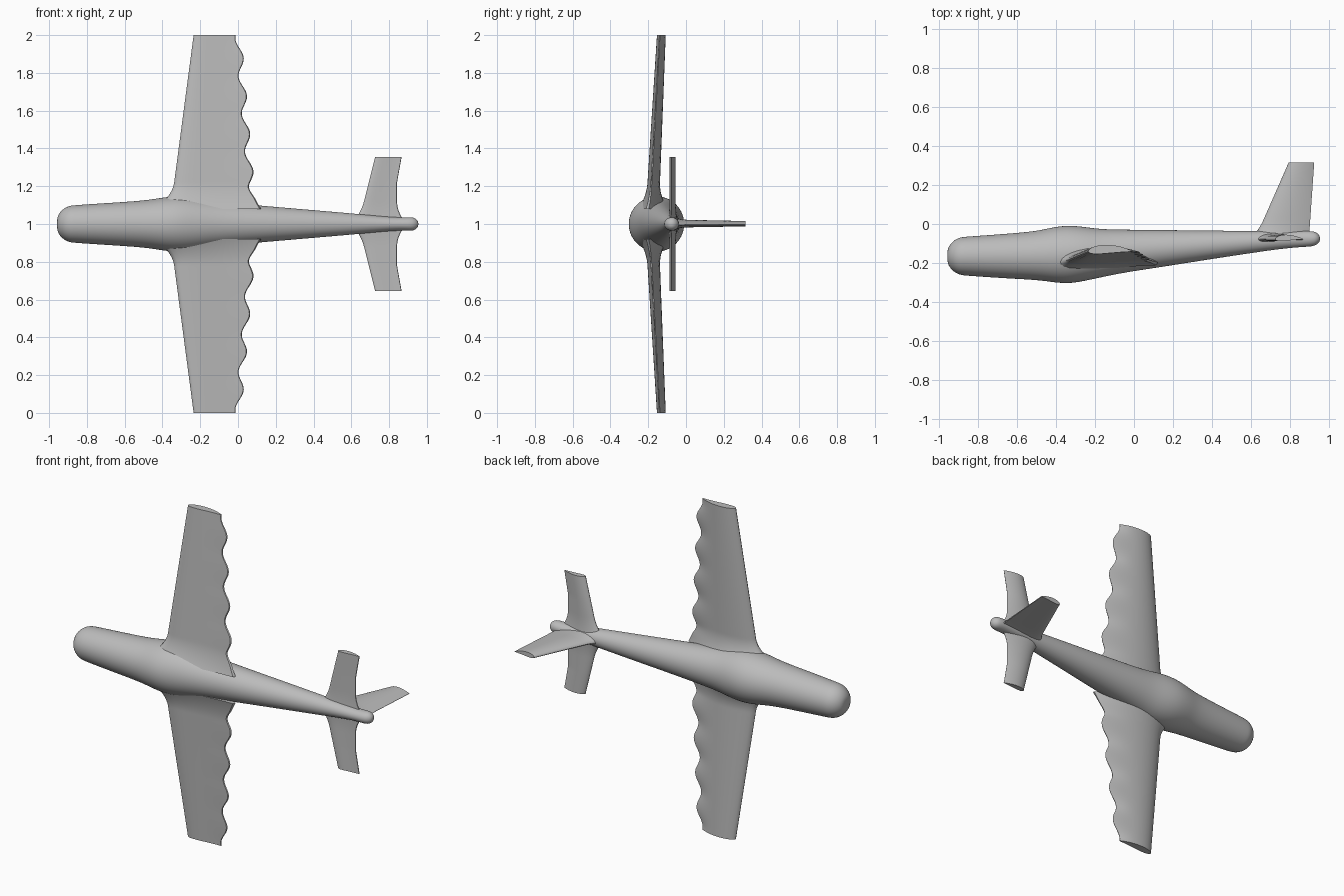
import bpy, bmesh, math

if "Cube" in bpy.data.objects:
    bpy.data.objects.remove(bpy.data.objects["Cube"])

grey = bpy.data.materials.new("light_grey")
grey.use_nodes = True
grey.diffuse_color = (0.5, 0.5, 0.5, 1)
grey.node_tree.nodes["Principled BSDF"].inputs["Base Color"].default_value = grey.diffuse_color


def loft(name, rings):
    """Skin closed rings of points, cap both ends and shade smooth."""
    bm = bmesh.new()
    loops = [[bm.verts.new(p) for p in ring] for ring in rings]
    for a, b in zip(loops, loops[1:]):
        for i in range(len(a)):
            j = (i + 1) % len(a)
            bm.faces.new((a[i], a[j], b[j], b[i]))
    bm.faces.new(loops[0])
    bm.faces.new(loops[-1])
    bmesh.ops.recalc_face_normals(bm, faces=bm.faces)
    mesh = bpy.data.meshes.new(name)
    bm.to_mesh(mesh)
    bm.free()
    mesh.materials.append(grey)
    obj = bpy.data.objects.new(name, mesh)
    bpy.context.collection.objects.link(obj)
    bpy.ops.object.select_all(action='DESELECT')
    obj.select_set(True)
    bpy.context.view_layer.objects.active = obj
    bpy.ops.object.shade_smooth_by_angle(angle=math.radians(45))
    return obj


def airfoil(lead, trail, thick, steps=14):
    """Chord position and thickness offset around a cambered wing section."""
    points = []
    for i in range(2 * steps):
        a = math.pi * i / steps
        u = (1 + math.cos(a)) / 2
        half = 2.6 * (0.2969 * u ** 0.5 - 0.126 * u - 0.3516 * u * u
                      + 0.2843 * u ** 3 - 0.1015 * u ** 4) * 1.9 + 0.04 * u
        side = 1 if i <= steps else -1
        camber = 0.25 * (4 * u * (1 - u) - 0.6)
        points.append((lead + (trail - lead) * u, thick * (side * half + camber)))
    return points


def fairing(d, start, width):
    """Rises smoothly from zero towards the root."""
    return max(0, (start - d) / width) ** 2


# Fuselage: round nose, bulge at the wing, long taper, small ball at the tail
stations = []  # x, lower y, upper y, half width in z
for i in range(1, 7):
    a = math.radians(15 * i)
    r = 0.101 * math.sin(a) ** 0.9
    stations.append((-0.862 - 0.1 * math.cos(a), -0.165 - r, -0.165 + r, r))
stations += [
    (-0.66, -0.28, -0.05, 0.114), (-0.5, -0.288, -0.036, 0.125),
    (-0.43, -0.298, -0.018, 0.136), (-0.34, -0.309, -0.004, 0.150),
    (-0.25, -0.293, -0.014, 0.146), (-0.17, -0.275, -0.026, 0.130),
    (-0.05, -0.25, -0.028, 0.114), (0.12, -0.225, -0.03, 0.098),
    (0.4, -0.18, -0.033, 0.074), (0.62, -0.147, -0.036, 0.055),
    (0.75, -0.128, -0.036, 0.042), (0.86, -0.118, -0.036, 0.034),
    (0.915, -0.116, -0.036, 0.037), (0.937, -0.107, -0.043, 0.032),
    (0.951, -0.094, -0.057, 0.019), (0.955, -0.081, -0.07, 0.006)]
rings = []
for x, low, high, wide in stations:
    ring = []
    for k in range(24):
        a = math.tau * k / 24
        ring.append((x, (low + high) / 2 + (high - low) / 2 * math.cos(a),
                     1 + wide * math.sin(a)))
    rings.append(ring)
body = loft("fuselage", rings)
body.modifiers.new("smooth", 'SUBSURF').levels = 2
body.modifiers["smooth"].render_levels = 2

# Main wings with dihedral and a scalloped trailing edge
for side, label in ((1, "upper"), (-1, "lower")):
    rings = []
    for i in range(91):
        d = 0.08 + 0.92 * i / 90
        root = fairing(d, 0.22, 0.12)
        wave = 0.018 * math.cos(math.tau * (d - 0.08) / 0.2) * min(1, max(0, (d - 0.12) / 0.08))
        lead = -0.367 + 0.132 * d - 0.06 * root
        trail = 0.088 - 0.086 * d + 0.03 * root
        thick = 0.068 - 0.024 * d + 0.06 * root
        centre = -0.186 + 0.053 * d
        # scallops only bend the rear of the section
        rings.append([(x + wave * max(0, (x - lead) / (trail - lead) * 3 - 2), centre + t, 1 + side * d)
                      for x, t in airfoil(lead, trail, thick)])
    loft(label + "_wing", rings)

# Tailplane halves
for side, label in ((1, "upper"), (-1, "lower")):
    rings = []
    for i in range(25):
        d = 0.355 * i / 24
        root = fairing(d, 0.12, 0.1)
        lead = 0.637 + 0.25 * d - 0.025 * root
        trail = 0.842 + 0.18 * max(0, d - 0.22) + 0.035 * root
        rings.append([(x, -0.073 + t, 1 + side * d)
                      for x, t in airfoil(lead, trail, 0.031 + 0.012 * root)])
    loft(label + "_tailplane", rings)

# Tail fin
rings = []
for i in range(25):
    y = -0.075 + 0.39 * i / 24
    root = fairing(y, 0.02, 0.09)
    lead = 0.655 + 0.44 * y - 0.02 * root
    trail = 0.903 + 0.07 * y
    thick = 0.038 - 0.036 * y + 0.015 * root
    rings.append([(x, y, 1 + t) for x, t in airfoil(lead, trail, thick)])
loft("tail_fin", rings)
